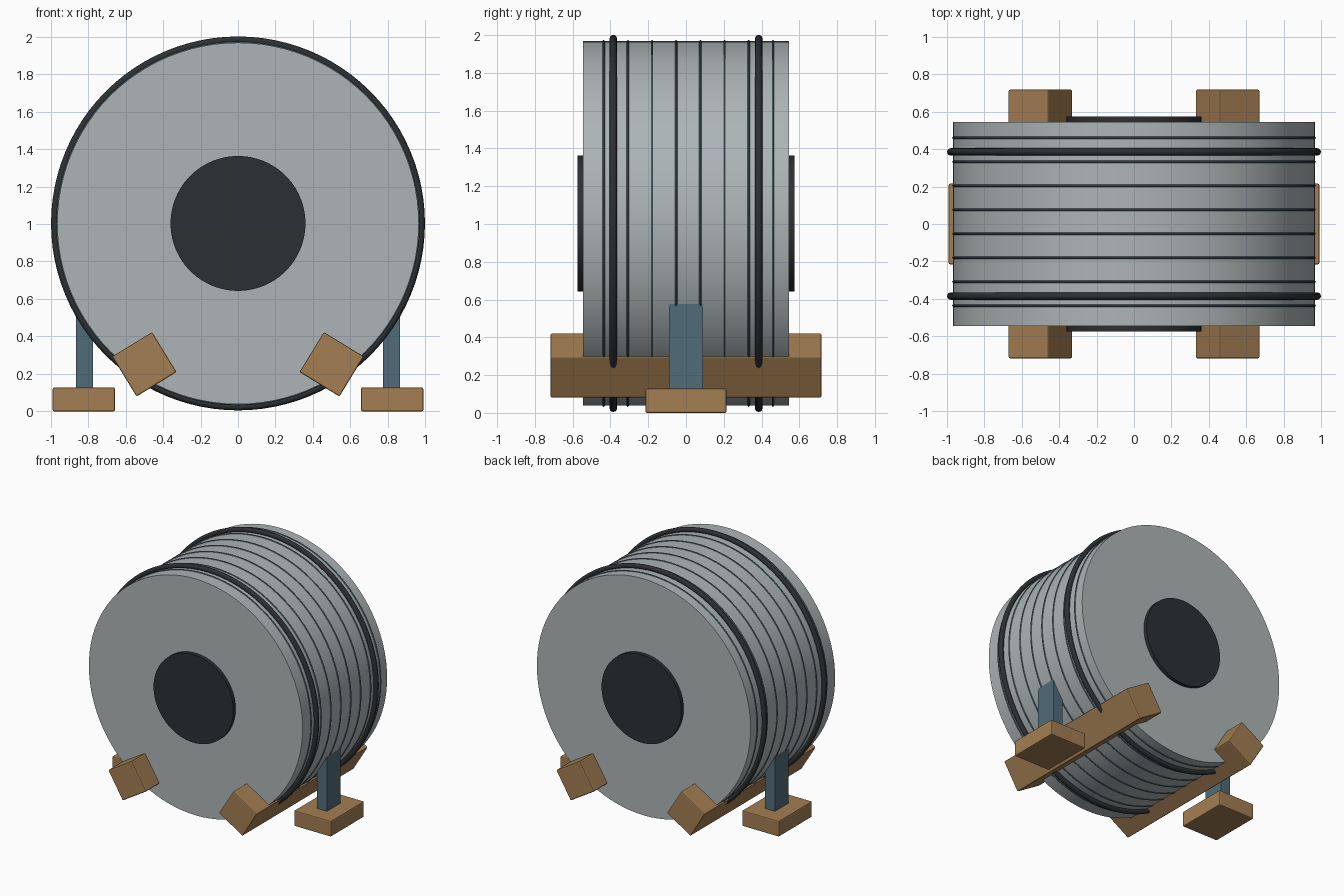
import bpy
from math import pi, radians

if "Cube" in bpy.data.objects:
    bpy.data.objects.remove(bpy.data.objects["Cube"])

CZ = 1.003   # height of the drum axis


def mat(name, rgb):
    m = bpy.data.materials.new(name)
    m.diffuse_color = (*rgb, 1)
    m.use_nodes = True
    m.node_tree.nodes["Principled BSDF"].inputs["Base Color"].default_value = m.diffuse_color
    return m


STEEL = mat("pale_steel", (0.42, 0.46, 0.47))
DARK = mat("dark_rubber", (0.025, 0.03, 0.033))
TEAL = mat("blue_grey_steel", (0.08, 0.15, 0.19))
WOOD = mat("timber", (0.37, 0.21, 0.085))


def finish(name, material, smooth=True):
    ob = bpy.context.object
    ob.name = name
    ob.data.materials.append(material)
    if smooth:
        bpy.ops.object.shade_smooth_by_angle(angle=radians(35))
    return ob


def disc(name, radius, depth, material):
    bpy.ops.mesh.primitive_cylinder_add(vertices=96, radius=radius, depth=depth,
                                        location=(0, 0, CZ), rotation=(pi / 2, 0, 0))
    return finish(name, material)


def hoop(name, y, major, minor, material, sides):
    bpy.ops.mesh.primitive_torus_add(major_radius=major, minor_radius=minor,
                                     major_segments=96, minor_segments=sides,
                                     location=(0, y, CZ), rotation=(pi / 2, 0, 0))
    return finish(name, material)


def block(name, size, loc, material, tilt=0, bevel=0):
    bpy.ops.mesh.primitive_cube_add(size=1, location=loc, rotation=(0, tilt, 0))
    ob = finish(name, material, False)
    ob.scale = size
    bpy.ops.object.transform_apply(location=False, rotation=False, scale=True)
    if bevel:
        b = ob.modifiers.new("soft_edges", 'BEVEL')
        b.width, b.segments = bevel, 2
    return ob


# Coil body and the dark core showing at both ends
disc("coil_body", 0.965, 1.09, STEEL)
disc("core_plug", 0.36, 1.15, DARK)

# Thin winding lines around the body
for i in range(8):
    hoop(f"winding_line_{i + 1}", -0.436 + 0.128 * i, 0.965, 0.006, TEAL, 8)

# Two heavy straps
for y, label in ((-0.385, "front"), (0.385, "back")):
    hoop(f"strap_{label}", y, 0.978, 0.02, DARK, 12)

# Timber cradle beams, side posts and their feet, mirrored left and right
for s, label in ((-1, "left"), (1, "right")):
    block(f"cradle_beam_{label}", (0.25, 1.435, 0.25), (s * 0.5, 0, 0.251),
          WOOD, tilt=s * radians(31.5), bevel=0.008)
    block(f"side_post_{label}", (0.09, 0.178, 0.50), (s * 0.82, 0, 0.36), TEAL)
    block(f"post_foot_{label}", (0.332, 0.43, 0.128), (s * 0.823, 0, 0.064),
          WOOD, bevel=0.008)
